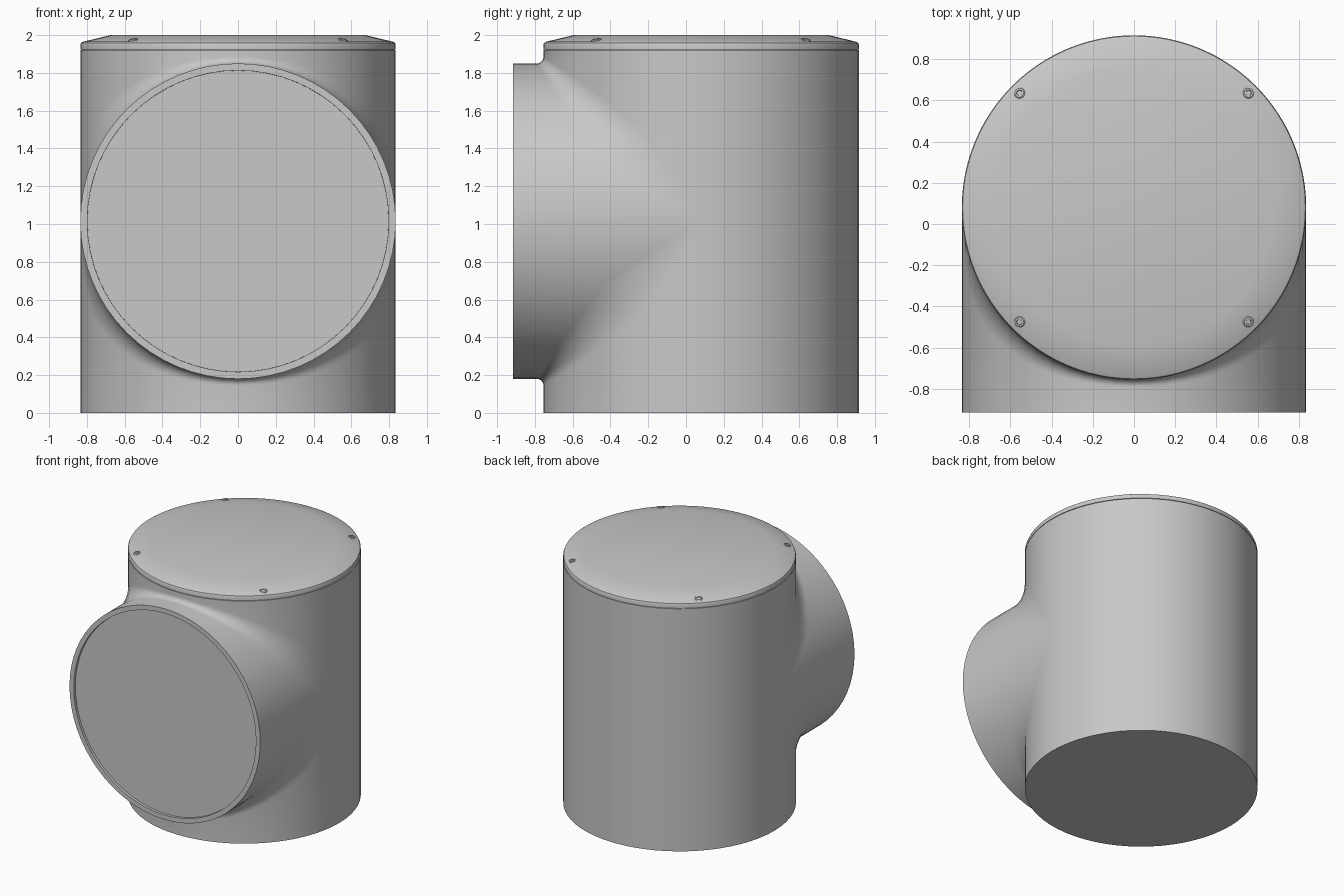
import bpy, bmesh
from math import sin, cos, pi, radians
from mathutils import Matrix, Vector

if "Cube" in bpy.data.objects:
    bpy.data.objects.remove(bpy.data.objects["Cube"], do_unlink=True)

R = 0.835          # radius of both tubes
CY = 0.08          # y of the upright axis
CZ = 1.015         # z of the branch axis
TOP = 1.92         # top of the upright tube
FRONT = -0.915     # mouth of the branch
HALF = 32          # segments in a half circle

grey = bpy.data.materials.new("plain grey")
grey.use_nodes = True
grey.diffuse_color = (0.58, 0.58, 0.58, 1)
grey.node_tree.nodes["Principled BSDF"].inputs["Base Color"].default_value = (0.58, 0.58, 0.58, 1)


def finish(name, bm, angle=30):
    bmesh.ops.recalc_face_normals(bm, faces=bm.faces)
    mesh = bpy.data.meshes.new(name)
    bm.to_mesh(mesh)
    bm.free()
    mesh.materials.append(grey)
    obj = bpy.data.objects.new(name, mesh)
    bpy.context.collection.objects.link(obj)
    bpy.ops.object.select_all(action="DESELECT")
    obj.select_set(True)
    bpy.context.view_layer.objects.active = obj
    bpy.ops.object.shade_smooth_by_angle(angle=radians(angle))
    return obj


def grid(bm, columns):
    """Skin neighbouring columns of points with quads."""
    rows = [[bm.verts.new(p) for p in col] for col in columns]
    for a, b in zip(rows, rows[1:]):
        for i in range(len(a) - 1):
            bm.faces.new((a[i], a[i + 1], b[i + 1], b[i]))


def lathe(name, profile, steps, matrix):
    """Spin a (radius, height) profile around z."""
    bm = bmesh.new()
    grid(bm, [[(r * cos(2 * pi * k / steps), r * sin(2 * pi * k / steps), z)
               for r, z in profile] for k in range(steps + 1)])
    bmesh.ops.remove_doubles(bm, verts=bm.verts, dist=0.0001)
    bmesh.ops.transform(bm, matrix=matrix, verts=bm.verts)
    return finish(name, bm)


# Tee body: upright tube blended into the front branch by a widening fillet
def blend_column(a, side):
    c = R * max(cos(a), 0)
    y0 = CY - c
    s = min(0.035 + 0.17 * sin(a) ** 2, 0.6 * c)
    end = TOP - CZ if side > 0 else CZ
    pts = [(y0, end)]
    for k in range(9):
        t = k * pi / 16
        pts.append((y0 - s + s * cos(t), c + s - s * sin(t)))
    pts.append((FRONT, c))
    return [(R * sin(a), y, CZ + side * z) for y, z in pts]


bm = bmesh.new()
angles = [-pi / 2 + pi * k / HALF for k in range(HALF + 1)]
for side in (1, -1):
    grid(bm, [blend_column(a, side) for a in angles])
grid(bm, [[(R * sin(a), CY + R * cos(a), z) for z in (0, CZ, TOP)] for a in angles])
bmesh.ops.remove_doubles(bm, verts=bm.verts, dist=0.0002)
bmesh.ops.dissolve_degenerate(bm, edges=bm.edges, dist=0.0001)
bmesh.ops.holes_fill(bm, edges=[e for e in bm.edges if e.is_boundary], sides=0)
bmesh.ops.recalc_face_normals(bm, faces=bm.faces)

# Shallow recess in the branch mouth, leaving a thin rim
mouth = [f for f in bm.faces if all(v.co.y < FRONT + 0.001 for v in f.verts)]
bmesh.ops.inset_region(bm, faces=mouth, thickness=0.037, depth=0)
bmesh.ops.inset_region(bm, faces=mouth, thickness=0.0005, depth=-0.02)
finish("tee_body", bm)

# Lid with a rounded edge and a sloped shoulder
lathe("lid", [(0, 1.9), (0.825, 1.9), (0.825, 1.924), (R, 1.924), (R, 1.95),
              (0.831, 1.959), (0.82, 1.965), (0.675, 2.0), (0, 2.0)],
      96, Matrix.Translation((0, CY, 0)))

# Socket screws sunk into the shoulder
tilt = Matrix.Rotation(radians(13.5), 4, "Y")
for i in range(4):
    place = (Matrix.Translation((0, CY, 0)) @ Matrix.Rotation(pi / 4 + i * pi / 2, 4, "Z")
             @ Matrix.Translation((0.785, 0, 1.9735)) @ tilt)
    lathe("lid_screw_%d" % (i + 1),
          [(0, -0.02), (0.027, -0.02), (0.027, 0.002), (0.022, 0.006),
           (0.014, 0.006), (0.012, 0.001), (0, 0.001)], 16, place)
